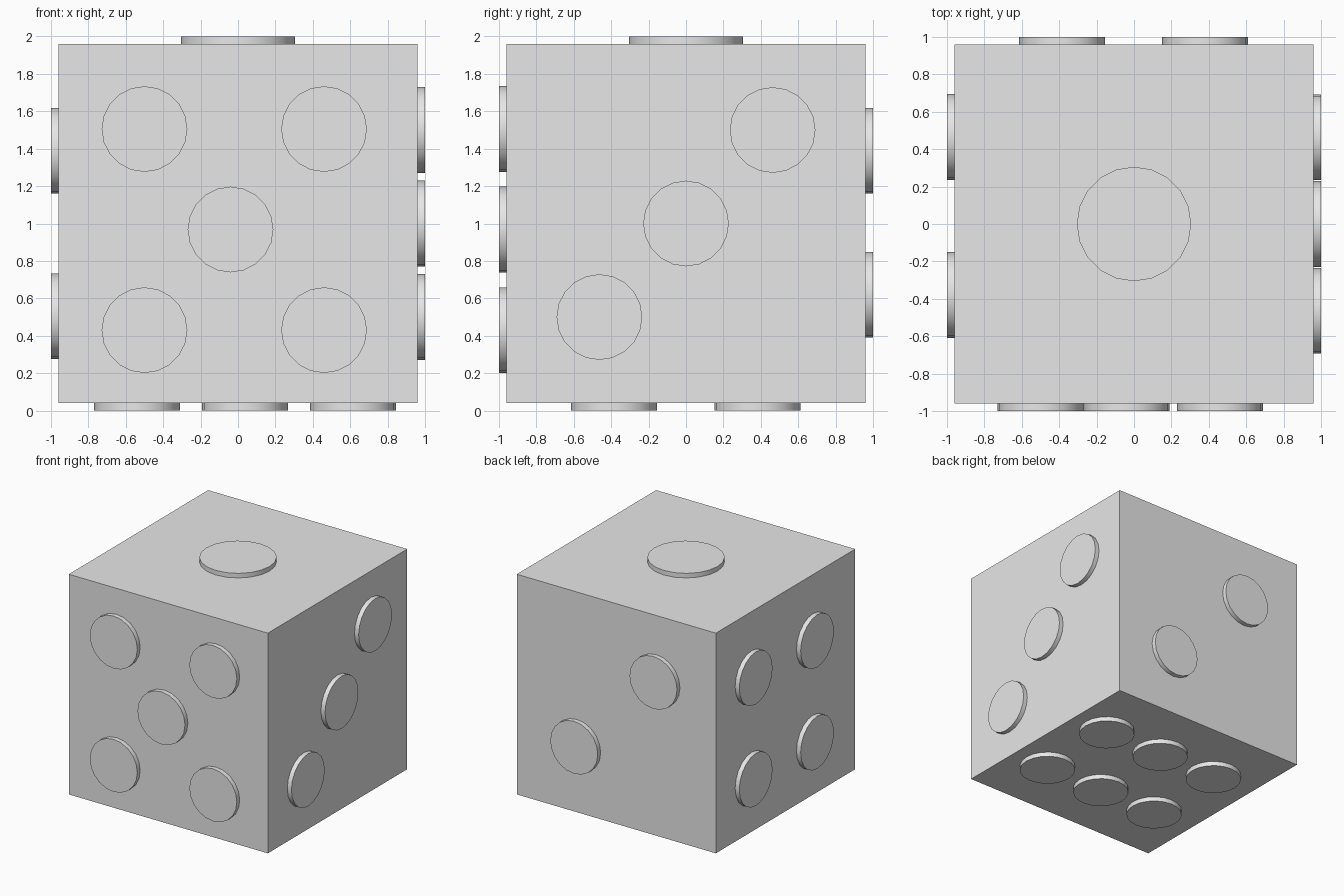
import bpy, math
from mathutils import Vector

if "Cube" in bpy.data.objects:
    bpy.data.objects.remove(bpy.data.objects["Cube"], do_unlink=True)

HALF = 0.96      # half the body width
RAISE = 0.04     # pip height
SINK = 0.02      # overlap of pip into the body
SMALL, LARGE = 0.229, 0.306

grey = bpy.data.materials.new("light_grey")
grey.use_nodes = True
grey.diffuse_color = (0.8, 0.8, 0.8, 1)
grey.node_tree.nodes["Principled BSDF"].inputs["Base Color"].default_value = (0.8, 0.8, 0.8, 1)

# Cube body
bpy.ops.mesh.primitive_cube_add(size=2 * HALF, location=(0, 0, 1))
body = bpy.context.object
body.name = "die_body"
body.data.materials.append(grey)


def pip(name, normal, spot, radius):
    """Raised round disc on the face that looks along normal."""
    normal = Vector(normal)
    place = Vector(spot) + normal * (HALF + (RAISE - SINK) / 2)
    bpy.ops.mesh.primitive_cylinder_add(vertices=20, radius=radius, depth=RAISE + SINK, location=place)
    disc = bpy.context.object
    disc.name = name
    axis, turn = ((0, 1, 0), normal.x) if normal.x else ((1, 0, 0), -normal.y)
    angle = math.pi if normal.z < 0 else turn * math.pi / 2
    disc.rotation_mode = 'AXIS_ANGLE'
    disc.rotation_axis_angle = (angle, *axis)
    disc.data.materials.append(grey)
    bpy.ops.object.shade_smooth_by_angle(angle=math.radians(40))


# Pip centres on each face
faces = {
    "top": ((0, 0, 1), LARGE, [(0, 0, 1)]),
    "back": ((0, 1, 0), SMALL, [(-0.385, 0, 1.39), (0.38, 0, 0.62)]),
    "left": ((1, 0, 0), SMALL, [(0, t, 1 + t * 1.08) for t in (-0.463, 0, 0.463)]),
    "right": ((-1, 0, 0), SMALL, [(0, y, z) for y in (-0.38, 0.465) for z in (0.505, 1.39)]),
    "front": ((0, -1, 0), SMALL,
              [(x, 0, z) for x in (-0.5, 0.46) for z in (0.43, 1.505)] + [(-0.04, 0, 0.968)]),
    "bottom": ((0, 0, -1), SMALL, [(x, y, 1) for x in (-0.54, 0.037, 0.615) for y in (-0.385, 0.382)]),
}
for side, (normal, radius, spots) in faces.items():
    for number, spot in enumerate(spots, 1):
        pip(f"{side}_pip_{number}", normal, spot, radius)
